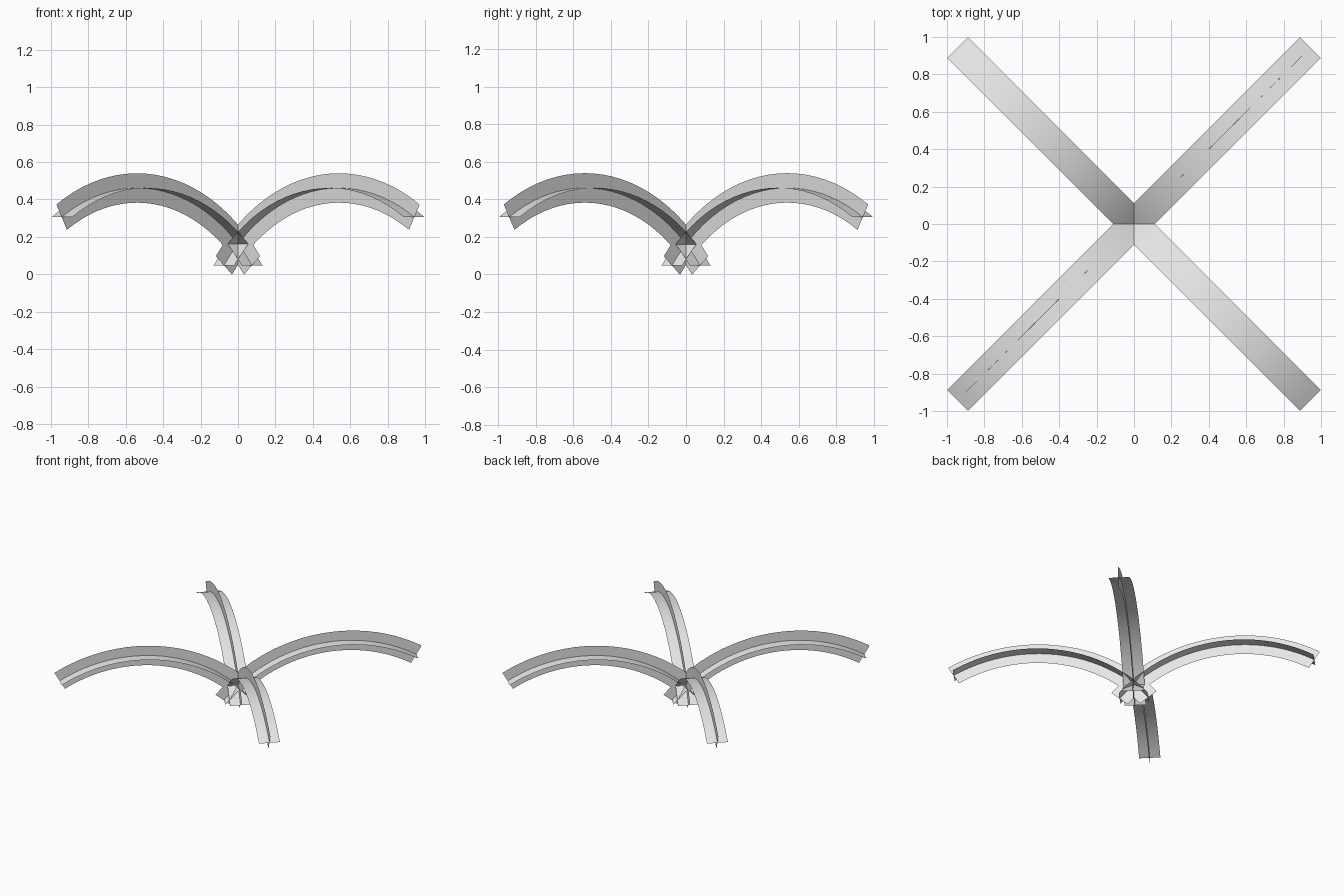
import bpy, bmesh, math
from mathutils import Vector

if "Cube" in bpy.data.objects:
    bpy.data.objects.remove(bpy.data.objects["Cube"])

RADIUS = 1.12          # bend radius of each leaf
APEX_R, APEX_Z = 0.763, 0.4615
START, END = math.radians(-50.9), math.radians(30.6)
HALF = 0.0785          # half width of a blade
STEPS = 24

grey = bpy.data.materials.new("pale_grey")
grey.diffuse_color = (0.8, 0.8, 0.8, 1)
grey.use_nodes = True
grey.node_tree.nodes["Principled BSDF"].inputs["Base Color"].default_value = grey.diffuse_color


def blade(name, heading, upright):
    """Curved strip along an arc, either flat or standing in the arc's plane."""
    out = Vector((math.cos(heading), math.sin(heading), 0))
    side = Vector((-out.y, out.x, 0))
    up = Vector((0, 0, 1))
    bm = bmesh.new()
    previous = None
    for i in range(STEPS + 1):
        a = START + (END - START) * i / STEPS
        normal = out * math.sin(a) + up * math.cos(a)
        centre = out * APEX_R + up * (APEX_Z - RADIUS) + normal * RADIUS
        across = (normal if upright else side) * HALF
        pair = [bm.verts.new(centre + across * s) for s in (-1, 0, 1)]
        if previous:
            for k in (0, 1):
                bm.faces.new((previous[k], pair[k], pair[k + 1], previous[k + 1]))
        previous = pair
    mesh = bpy.data.meshes.new(name)
    bm.to_mesh(mesh)
    bm.free()
    mesh.materials.append(grey)
    for p in mesh.polygons:
        p.use_smooth = True
    obj = bpy.data.objects.new(name, mesh)
    bpy.context.collection.objects.link(obj)


# Four arching leaves on the diagonals, each made of two crossed blades
for n, place in enumerate(("back_right", "back_left", "front_left", "front_right")):
    angle = math.radians(45 + 90 * n)
    blade(place + "_flat_blade", angle, False)
    blade(place + "_upright_blade", angle, True)
